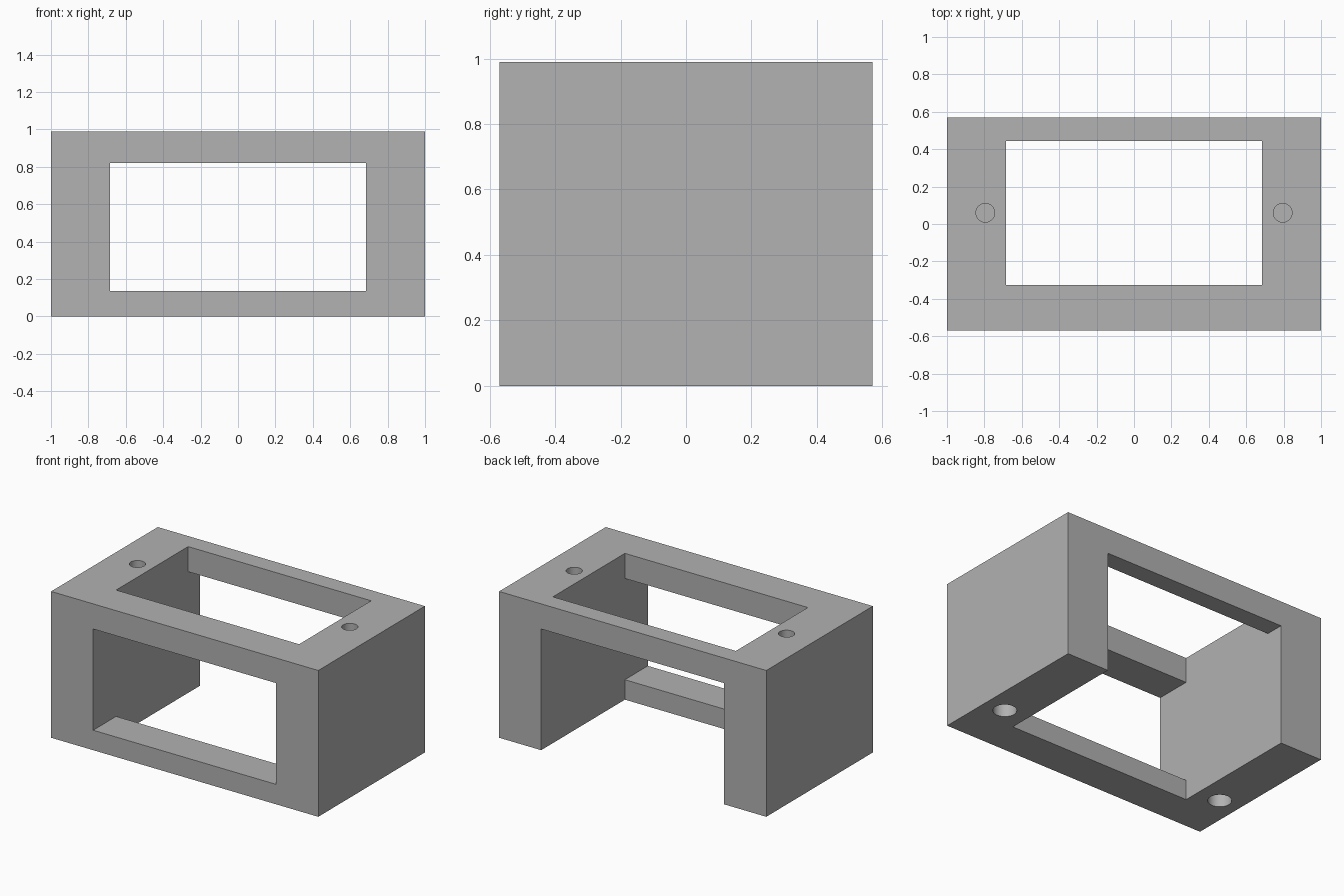
import bpy
import math

default = bpy.data.objects.get("Cube")
if default:
    bpy.data.objects.remove(default, do_unlink=True)

# Single matte grey
grey = bpy.data.materials.new("mid grey")
grey.use_nodes = True
GREY = (0.445, 0.445, 0.445, 1)
grey.diffuse_color = GREY
grey.node_tree.nodes["Principled BSDF"].inputs["Base Color"].default_value = GREY

HALF_W, HALF_D, HEIGHT = 1.0, 0.57, 0.99   # outer block
INNER = 0.685                              # half width of the openings
RAIL_TOP, ROOF = 0.135, 0.82               # front rail top, roof underside
FRONT_BAR, BACK_BAR = -0.325, 0.445        # inner edges of the front and back bars


def box(name, x, y, z):
    """Box spanning the (low, high) ranges on each axis."""
    spans = (x, y, z)
    bpy.ops.mesh.primitive_cube_add(size=1, location=[(a + b) / 2 for a, b in spans])
    ob = bpy.context.object
    ob.name = name
    ob.scale = [b - a for a, b in spans]
    bpy.ops.object.transform_apply(location=True, rotation=False, scale=True)
    return ob


def peg(name, x, y, radius, low, high):
    bpy.ops.mesh.primitive_cylinder_add(vertices=48, radius=radius, depth=high - low,
                                        location=(x, y, (low + high) / 2))
    bpy.context.object.name = name
    return bpy.context.object


def cut(target, cutter):
    """Subtract the cutter from the target, then discard it."""
    cutter.hide_render = True
    mod = target.modifiers.new("cut", 'BOOLEAN')
    mod.operation = 'DIFFERENCE'
    mod.solver = 'EXACT'
    mod.object = cutter
    bpy.ops.object.select_all(action='DESELECT')
    target.select_set(True)
    bpy.context.view_layer.objects.active = target
    bpy.ops.object.modifier_apply(modifier=mod.name)
    bpy.data.objects.remove(cutter, do_unlink=True)


frame = box("bracket_frame", (-HALF_W, HALF_W), (-HALF_D, HALF_D), (0, HEIGHT))
frame.data.materials.append(grey)

wide = (-INNER, INNER)
# Tunnel from front to back, above the front rail
cut(frame, box("tunnel_cutter", wide, (-1, 1), (RAIL_TOP, ROOF)))
# Open floor and back, behind the front rail
cut(frame, box("floor_cutter", wide, (FRONT_BAR, 1), (-0.5, 0.5)))
# Window in the roof
cut(frame, box("roof_cutter", wide, (FRONT_BAR, BACK_BAR), (0.5, 1.5)))

# Blind holes: small ones in the top, larger ones under the side walls
for side in (-1, 1):
    cut(frame, peg("top_hole_cutter", side * 0.795, 0.06, 0.05, HEIGHT - 0.3, HEIGHT + 0.1))
    cut(frame, peg("bottom_hole_cutter", side * 0.85, -0.205, 0.073, -0.1, 0.3))

bpy.ops.object.shade_smooth_by_angle(angle=math.radians(30))
